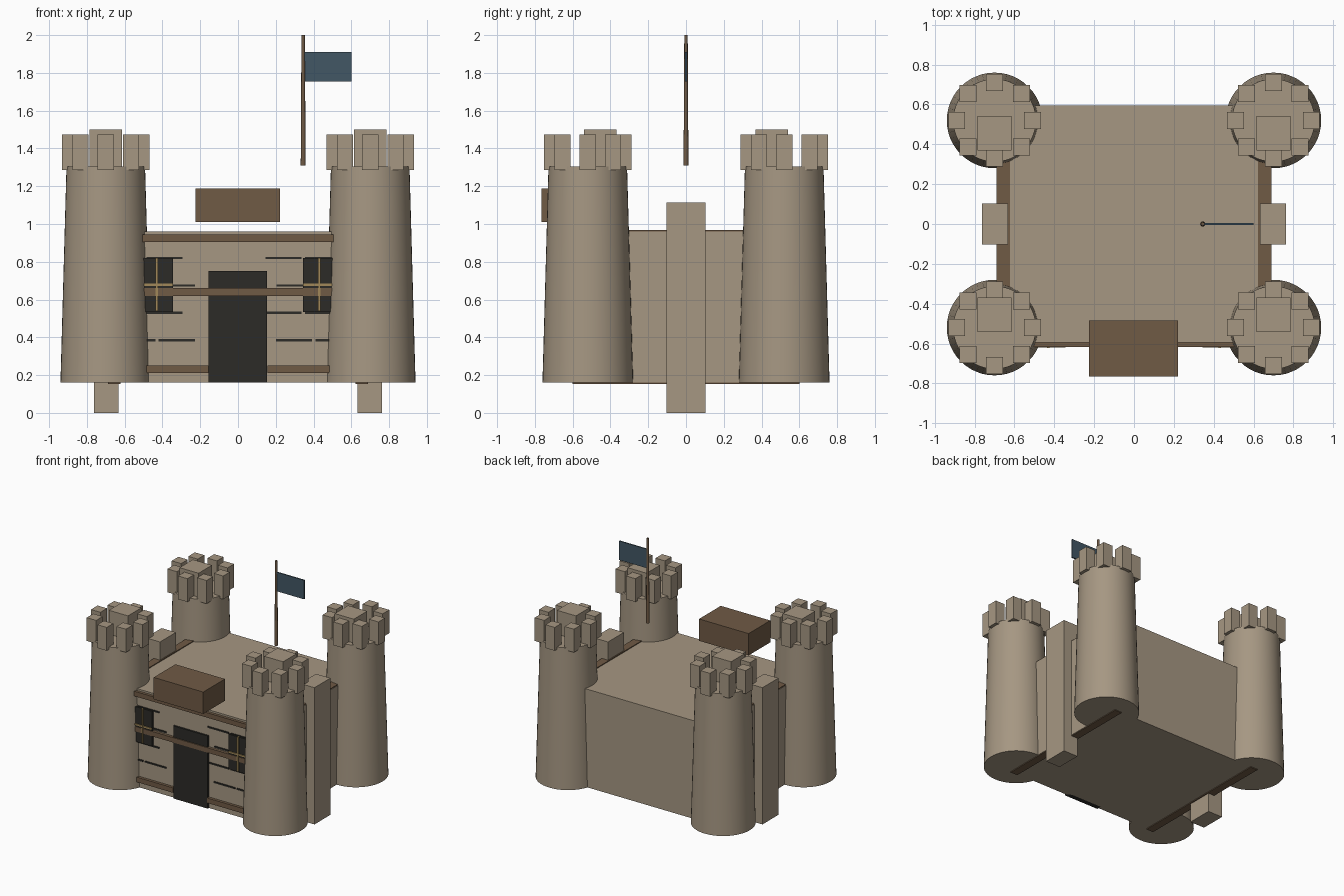
import bpy, math

if "Cube" in bpy.data.objects:
    bpy.data.objects.remove(bpy.data.objects["Cube"])


def material(name, rgb):
    m = bpy.data.materials.new(name)
    m.diffuse_color = (*rgb, 1)
    m.use_nodes = True
    m.node_tree.nodes["Principled BSDF"].inputs["Base Color"].default_value = m.diffuse_color
    return m


STONE = material("stone", (0.38, 0.31, 0.225))
WOOD = material("wood", (0.16, 0.103, 0.06))
DARK = material("dark", (0.025, 0.024, 0.02))
GOLD = material("brass", (0.36, 0.25, 0.1))
CLOTH = material("cloth", (0.055, 0.095, 0.13))


def box(name, x, y, z, mat):
    """Box from (min, max) ranges on each axis."""
    bpy.ops.mesh.primitive_cube_add(size=1, location=[sum(r) / 2 for r in (x, y, z)])
    o = bpy.context.object
    o.name = name
    o.scale = [abs(r[1] - r[0]) for r in (x, y, z)]
    o.data.materials.append(mat)
    return o


def tapered(name, x, y, z, r1, r2, mat, sides):
    bpy.ops.mesh.primitive_cone_add(vertices=sides, radius1=r1, radius2=r2, depth=z[1] - z[0],
                                    location=(x, y, sum(z) / 2))
    o = bpy.context.object
    o.name = name
    o.data.materials.append(mat)
    bpy.ops.object.shade_smooth_by_angle(angle=math.radians(35))
    return o


def around(c, half):
    return (c - half, c + half)


# Main keep
box("keep", (-0.69, 0.69), (-0.595, 0.595), (0.16, 0.96), STONE)

# Corner towers with a ring of merlons and a cap block
for sx in (-1, 1):
    for sy in (-1, 1):
        cx, cy = sx * 0.70, sy * 0.52
        tapered("tower", cx, cy, (0.16, 1.305), 0.24, 0.208, STONE, 48)
        for i in range(8):
            a = i * math.pi / 4
            box("merlon", around(cx + 0.19 * math.cos(a), 0.0425),
                around(cy + 0.19 * math.sin(a), 0.0425), (1.285, 1.475), STONE)
        box("tower_cap", around(cx, 0.086), around(sy * 0.455, 0.086), (1.30, 1.50), STONE)

# Side buttresses and wooden wall cores
for s in (-1, 1):
    box("buttress", around(s * 0.697, 0.065), (-0.103, 0.103), (0, 1.115), STONE)
    box("wall_core", around(s * 0.655, 0.032), (-0.6, 0.6), (0.154, 0.967), WOOD)

# Door and front beams (the lower beam stops at the door)
box("door", (-0.157, 0.154), (-0.61, -0.57), (0.16, 0.752), DARK)
for z in (0.64, 0.925):
    box("beam", (-0.62, 0.62), (-0.618, -0.58), around(z, 0.02), WOOD)
for s in (-1, 1):
    box("lower_beam", around(s * 0.3875, 0.2325), (-0.618, -0.58), (0.21, 0.25), WOOD)

# Windows with glazing bars
for s in (-1, 1):
    box("window", around(s * 0.43, 0.085), (-0.613, -0.58), (0.535, 0.82), DARK)
    box("window_bar_upright", around(s * 0.43, 0.006), (-0.622, -0.58), (0.54, 0.82), GOLD)
    box("window_bar_cross", around(s * 0.43, 0.085), (-0.62, -0.58), around(0.678, 0.006), GOLD)

# Dark masonry joints
for z, starts in ((0.82, (-0.485, 0.145, 0.355)), (0.53, (-0.485, 0.145, 0.355)),
                  (0.675, (-0.42, 0.205)), (0.385, (-0.63, -0.42, 0.2, 0.41))):
    for x in starts:
        box("joint", (x, x + 0.192), (-0.602, -0.58), around(z, 0.006), DARK)

# Gate hood
box("gate_hood", (-0.225, 0.222), (-0.765, -0.485), (1.01, 1.188), WOOD)

# Flag and pole
tapered("flag_pole", 0.345, 0, (1.31, 2.0), 0.013, 0.009, WOOD, 12)
box("flag", (0.35, 0.60), (-0.005, 0.005), (1.755, 1.91), CLOTH)
